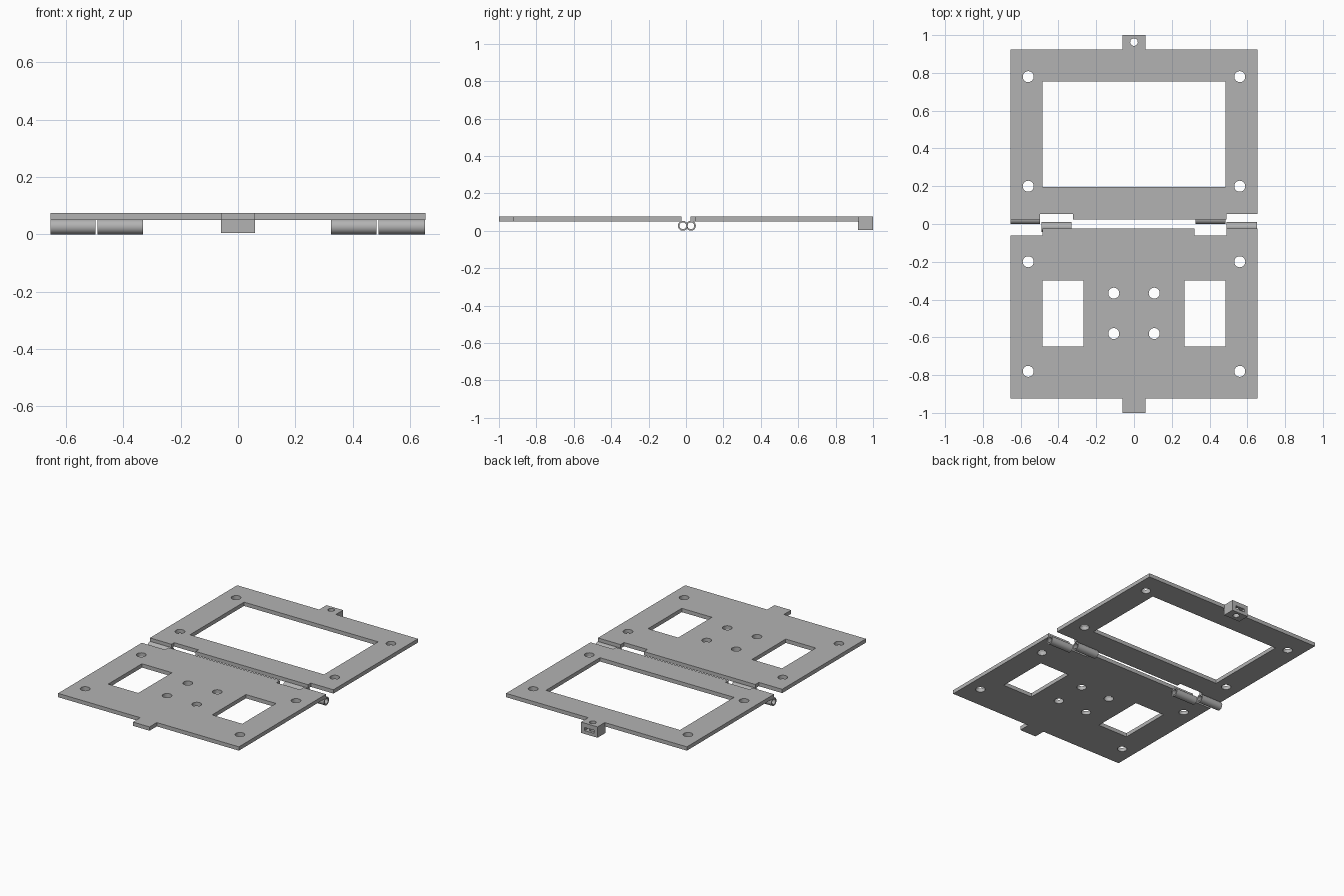
import bpy, bmesh, math
from mathutils import Matrix

cube = bpy.data.objects.get("Cube")
if cube:
    bpy.data.objects.remove(cube, do_unlink=True)

grey = bpy.data.materials.new("matte grey")
grey.use_nodes = True
COLOUR = (0.45, 0.45, 0.45, 1)
grey.diffuse_color = COLOUR
grey.node_tree.nodes["Principled BSDF"].inputs["Base Color"].default_value = COLOUR


def circle(x, y, r, n=32):
    return [(x + r * math.cos(i * math.tau / n), y + r * math.sin(i * math.tau / n)) for i in range(n)]


def rect(x0, x1, y0, y1):
    return [(x0, y0), (x1, y0), (x1, y1), (x0, y1)]


def extrude(name, loops, lo, hi, along_x=False):
    """Fill an outline with holes and extrude it along z, or along x from a y-z profile."""
    curve = bpy.data.curves.new(name + "_profile", 'CURVE')
    curve.dimensions = '2D'
    curve.fill_mode = 'BOTH'
    curve.extrude = (hi - lo) / 2
    for loop in loops:
        spline = curve.splines.new('POLY')
        spline.points.add(len(loop) - 1)
        for point, (x, y) in zip(spline.points, loop):
            point.co = (x, y, 0, 1)
        spline.use_cyclic_u = True
    temp = bpy.data.objects.new(name + "_profile", curve)
    bpy.context.scene.collection.objects.link(temp)
    mesh = bpy.data.meshes.new_from_object(temp.evaluated_get(bpy.context.evaluated_depsgraph_get()))
    bpy.data.objects.remove(temp)
    bpy.data.curves.remove(curve)

    bm = bmesh.new()
    bm.from_mesh(mesh)
    bmesh.ops.remove_doubles(bm, verts=bm.verts, dist=1e-5)
    move = Matrix.Translation((0, 0, (lo + hi) / 2))
    if along_x:
        move = Matrix(((0, 0, 1, 0), (1, 0, 0, 0), (0, 1, 0, 0), (0, 0, 0, 1))) @ move
    bm.transform(move)
    bmesh.ops.recalc_face_normals(bm, faces=bm.faces)
    bm.to_mesh(mesh)
    bm.free()
    mesh.name = name
    mesh.materials.clear()
    mesh.materials.append(grey)
    obj = bpy.data.objects.new(name, mesh)
    bpy.context.scene.collection.objects.link(obj)
    bpy.ops.object.select_all(action='DESELECT')
    obj.select_set(True)
    bpy.context.view_layer.objects.active = obj
    bpy.ops.object.shade_smooth_by_angle(angle=math.radians(30))
    return obj


W, EDGE, TAB = 0.654, 0.925, 0.06       # half width, outer edge, half tab width
BOTTOM, TOP = 0.05, 0.075               # panel thickness
HOLE = 0.029


def corner_holes(sign):
    return [circle(x, sign * y, HOLE) for x in (-0.56, 0.56) for y in (0.2, 0.78)]


# Front panel: two windows, four centre holes, hinge notches and a flat tab
front_outline = [(-W, -EDGE), (-TAB, -EDGE), (-TAB, -1), (TAB, -1), (TAB, -EDGE), (W, -EDGE),
                 (W, -0.024), (0.49, -0.024), (0.49, -0.06), (0.32, -0.06), (0.32, -0.024),
                 (-0.485, -0.024), (-0.485, -0.06), (-W, -0.06)]
front_windows = [rect(-0.485, -0.267, -0.649, -0.3), rect(0.267, 0.485, -0.649, -0.3)]
centre_holes = [circle(x, y, HOLE) for x in (-0.107, 0.107) for y in (-0.366, -0.58)]
extrude("front_panel", [front_outline] + front_windows + centre_holes + corner_holes(-1), BOTTOM, TOP)

# Back panel: one large window, hinge notches and a drilled tab
back_outline = [(-W, EDGE), (-TAB, EDGE), (-TAB, 1), (TAB, 1), (TAB, EDGE), (W, EDGE),
                (W, 0.052), (0.49, 0.052), (0.49, 0.024), (-0.323, 0.024), (-0.323, 0.052),
                (-0.498, 0.052), (-0.498, 0.024), (-W, 0.024)]
tab_hole = circle(0, 0.963, 0.02)
extrude("back_panel", [back_outline, rect(-0.485, 0.485, 0.196, 0.755), tab_hole] + corner_holes(1),
        BOTTOM, TOP)

# Latch block under the back tab, in layers around a slot open to the back
block = rect(-TAB, TAB, 0.92, 1)
slot_layer = [(-TAB, 0.92), (TAB, 0.92), (TAB, 1), (0.033, 1), (0.033, 0.935),
              (-0.033, 0.935), (-0.033, 1), (-TAB, 1)]
extrude("latch_block_base", [block, tab_hole], 0.004, 0.026)
extrude("latch_block_slot", [slot_layer], 0.026, 0.046)
extrude("latch_block_top", [block, tab_hole], 0.046, BOTTOM)

# Hinge barrels: hollow tubes alternating between the two panels
for panel, y, spans in (("front", -0.017, ((-0.491, -0.332), (0.491, 0.652))),
                        ("back", 0.026, ((-W, -0.497), (0.325, 0.484)))):
    for side, (lo, hi) in zip(("right", "left"), spans):
        extrude(f"{panel}_hinge_barrel_{side}",
                [circle(y, 0.0265, 0.0265), circle(y, 0.0265, 0.018)], lo, hi, along_x=True)
